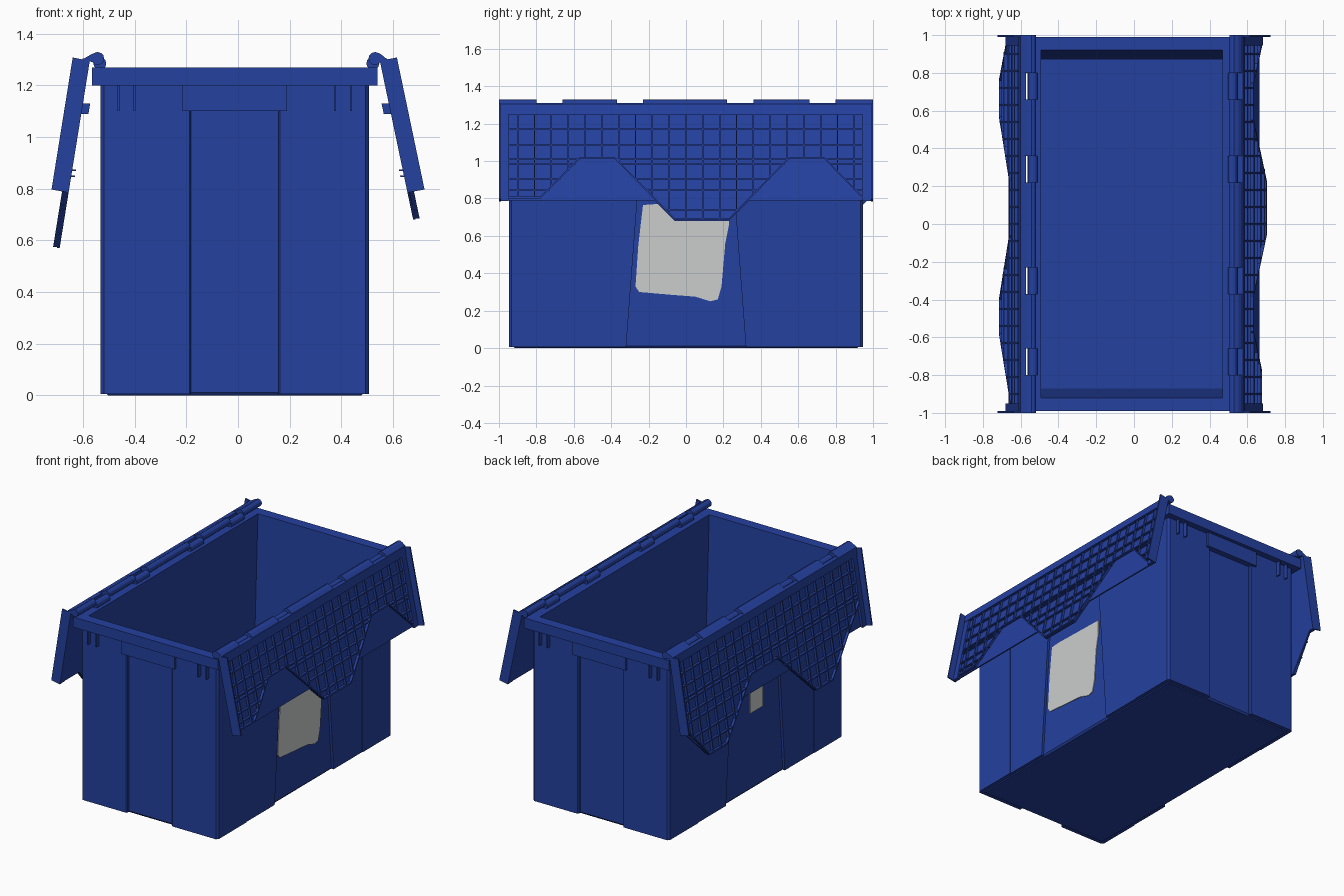
import bpy, bmesh, math
from mathutils import Vector

if "Cube" in bpy.data.objects:
    bpy.data.objects.remove(bpy.data.objects["Cube"])


def material(name, rgb):
    m = bpy.data.materials.new(name)
    m.use_nodes = True
    m.diffuse_color = (*rgb, 1)
    m.node_tree.nodes["Principled BSDF"].inputs["Base Color"].default_value = (*rgb, 1)
    return m


BLUE = material("plastic blue", (0.018, 0.052, 0.35))
GREY = material("label grey", (0.6, 0.61, 0.61))
CX = -0.0125   # the tub sits slightly off centre


def finish(name, bm, mat=BLUE):
    bmesh.ops.recalc_face_normals(bm, faces=bm.faces)
    mesh = bpy.data.meshes.new(name)
    bm.to_mesh(mesh)
    bm.free()
    mesh.materials.append(mat)
    ob = bpy.data.objects.new(name, mesh)
    bpy.context.collection.objects.link(ob)
    return ob


def prisms(name, polys, vec, mat=BLUE):
    """Extrude each flat outline along vec, all in one object."""
    bm = bmesh.new()
    vec = Vector(vec)
    for poly in polys:
        a = [bm.verts.new(p) for p in poly]
        b = [bm.verts.new(Vector(p) + vec) for p in poly]
        bm.faces.new(a)
        bm.faces.new(b)
        for i in range(len(a)):
            j = (i + 1) % len(a)
            bm.faces.new((a[i], a[j], b[j], b[i]))
    return finish(name, bm, mat)


def rect(u0, u1, v0, v1):
    return [(u0, v0), (u1, v0), (u1, v1), (u0, v1)]


def box(name, x0, x1, y0, y1, z0, z1):
    return prisms(name, [[(x, y, z0) for x, y in rect(x0, x1, y0, y1)]], (0, 0, z1 - z0))


# Tub: rectangular rings (half x, half y, z) from the base up, over the rim and inside
RINGS = [(0.49, 0.915, 0), (0.5, 0.925, 0.012), (0.5, 0.925, 1.2), (0.552, 0.99, 1.2),
         (0.552, 0.99, 1.27), (0.48, 0.92, 1.27), (0.48, 0.87, 0.03)]
bm = bmesh.new()
loops = [[bm.verts.new((CX + sx * hx, sy * hy, z))
          for sx, sy in ((-1, -1), (1, -1), (1, 1), (-1, 1))] for hx, hy, z in RINGS]
for low, high in zip(loops, loops[1:]):
    for i in range(4):
        j = (i + 1) % 4
        bm.faces.new((low[i], low[j], high[j], high[i]))
bm.faces.new(loops[0])
bm.faces.new(loops[-1])
finish("tub", bm)

# Raised corner panels, wrapping each corner with a small chamfer
CORNER = [(0.495, 0.63), (0.52, 0.63), (0.52, 0.932), (0.507, 0.947),
          (0.176, 0.947), (0.17, 0.94), (0.17, 0.92), (0.495, 0.92)]
corners = [[(CX + sx * x, sy * y, 0.006) for x, y in CORNER] for sx in (-1, 1) for sy in (-1, 1)]
prisms("corner_panels", corners, (0, 0, 1.194))

# Raised side panels with a slanted edge towards the tapering middle
SIDE = [(0.32, 0.006), (0.632, 0.006), (0.632, 1.2), (0.23, 1.2)]
for s, side in ((1, "left"), (-1, "right")):
    prisms(side + "_side_panels",
           [[(CX + s * 0.495, sy * y, z) for y, z in SIDE] for sy in (-1, 1)], (s * 0.021, 0, 0))

# Header block and stiffening ribs under the rim at both ends
for s, end in ((-1, "front"), (1, "back")):
    box(end + "_header", CX - 0.203, CX + 0.203, s * 0.92, s * 0.965, 1.1, 1.2)
    for i, x in enumerate((-0.45, -0.388, 0.388, 0.45)):
        box(f"{end}_rim_rib_{i}", CX + x - 0.004, CX + x + 0.004, s * 0.94, s * 0.975, 1.1, 1.2)

# Worn paper labels
LABEL = [(-0.23, 0.765), (-0.16, 0.77), (0.23, 0.76), (0.23, 0.66), (0.21, 0.56), (0.19, 0.33),
         (0.17, 0.26), (0.13, 0.25), (0.05, 0.275), (-0.08, 0.285), (-0.25, 0.3),
         (-0.27, 0.33), (-0.255, 0.55)]
prisms("left_label", [[(CX + 0.499, y, z) for y, z in LABEL]], (0.006, 0, 0), GREY)
prisms("right_label", [[(CX - 0.499, y, z) for y, z in rect(-0.1, 0.04, 0.53, 0.7)]],
       (-0.006, 0, 0), GREY)


def height(profile, y):
    """Lower limit of the ribbed area at y."""
    for (y0, z0), (y1, z1) in zip(profile, profile[1:]):
        if y0 <= y <= y1:
            return z0 + (z1 - z0) * (y - y0) / (y1 - y0)
    return profile[0][1]


def spans(profile, z):
    """Stretches of y in which the ribbed area reaches down to z."""
    out, start, n = [], None, 190
    for i in range(n + 1):
        y = -0.95 + 1.9 * i / n
        inside = height(profile, y) < z and i < n
        if inside and start is None:
            start = y
        elif not inside and start is not None:
            out.append((start, y))
            start = None
    return out


def flap(side, s, x_top, x_low, hinge_x, tongues, profile):
    def at(z, d):
        return s * (x_low + (x_top - x_low) * (z - 0.79) / 0.51 + d)

    def slab(name, outlines, d0, d1):
        prisms(f"{side}_{name}", [[(at(z, d0), y, z) for y, z in o] for o in outlines],
               (s * (d1 - d0), 0, 0))

    # Thin lid skin with its interlocking tongues
    bottom = [(-0.99, 0.79)] + [p for t in tongues for p in t] + [(0.99, 0.79)]
    slab("lid_skin", [bottom + [(0.99, 1.3), (-0.99, 1.3)]], 0, 0.01)
    # End flanges, ledges and hinge band
    for sy, end in ((-1, "front"), (1, "back")):
        prisms(f"{side}_{end}_flange",
               [[(at(0.785, 0), sy, 0.785), (at(0.785, 0.066), sy, 0.797),
                 (at(1.295, 0.066), sy, 1.308), (at(1.295, 0), sy, 1.295)]], (0, -sy * 0.01, 0))
    slab("end_ledges", [rect(-0.992, -0.95, 0.787, 1.3), rect(0.945, 0.992, 0.787, 1.3)], 0, 0.026)
    slab("hinge_band", [rect(-0.99, 0.99, 1.25, 1.305)], 0, 0.03)
    # Rib grid on the underside, stopping at the smooth recesses
    ribs = []
    for i in range(21):
        y = -0.9 + 0.09 * i
        ribs.append(rect(y - 0.004, y + 0.004, height(profile, y), 1.25))
    for z in (1.17, 1.085, 1.01, 0.985, 0.905, 0.845, 0.74, 0.66):
        ribs += [rect(a, b, z - 0.004, z + 0.004) for a, b in spans(profile, z)]
    slab("lid_ribs", ribs, 0.008, 0.026)
    # Low wall that borders the ribbed area
    wall = [[(y0, z0), (y1, z1), (y1, z1 + 0.01), (y0, z0 + 0.01)]
            for (y0, z0), (y1, z1) in zip(profile, profile[1:])]
    slab("lid_border", wall, 0.008, 0.026)
    # Latch and small ridges on the skin facing the tub
    slab("latch", [rect(-0.12, 0.12, 1.09, 1.13)], -0.028, 0.002)
    slab("ridges", [rect(-0.4, 0.4, z, z + 0.006) for z in (0.845, 0.868)], -0.015, 0.002)

    # Hinge: long barrels on the lid, lower knuckles on the rim between them
    def barrel(name, y0, y1, x, z, r):
        ring = [(x + r * math.cos(k * math.pi / 6), y0, z + r * math.sin(k * math.pi / 6))
                for k in range(12)]
        prisms(f"{side}_{name}", [ring], (0, y1 - y0, 0))

    edges = (-1, -0.8, -0.66, -0.37, -0.23, 0.22, 0.36, 0.66, 0.8, 1)
    for i, (a, b) in enumerate(zip(edges, edges[1:])):
        if i % 2:
            barrel(f"knuckle_{i}", a, b, s * (hinge_x - 0.008), 1.285, 0.025)
        else:
            barrel(f"barrel_{i}", a, b, s * hinge_x, 1.304, 0.025)
            leaf = [(s * hinge_x, a, 1.33), (s * (hinge_x + 0.022), a, 1.322),
                    (s * (x_top + 0.03), a, 1.3), (s * hinge_x, a, 1.285)]
            prisms(f"{side}_leaf_{i}", [leaf], (0, b - a, 0))


# One lid half has a single middle tongue, the other has two that fill its recesses
MIDDLE = [(-0.17, 0.79), (-0.06, 0.68), (0.23, 0.68), (0.34, 0.79)]
NEAR = [(-0.79, 0.79), (-0.58, 0.57), (-0.4, 0.57), (-0.18, 0.79)]
FAR = [(0.36, 0.79), (0.57, 0.57), (0.76, 0.57), (0.97, 0.79)]
flap("left", 1, 0.548, 0.655, 0.53, [MIDDLE],
     [(-0.95, 0.8), (-0.78, 0.8), (-0.57, 1.01), (-0.38, 1.01), (-0.06, 0.685),
      (0.23, 0.685), (0.55, 1.01), (0.74, 1.01), (0.945, 0.8)])
flap("right", -1, 0.573, 0.655, 0.543, [NEAR, FAR],
     [(-0.95, 0.95), (-0.58, 0.575), (-0.4, 0.575), (-0.06, 0.91), (0.23, 0.91),
      (0.57, 0.575), (0.76, 0.575), (0.945, 0.79)])
